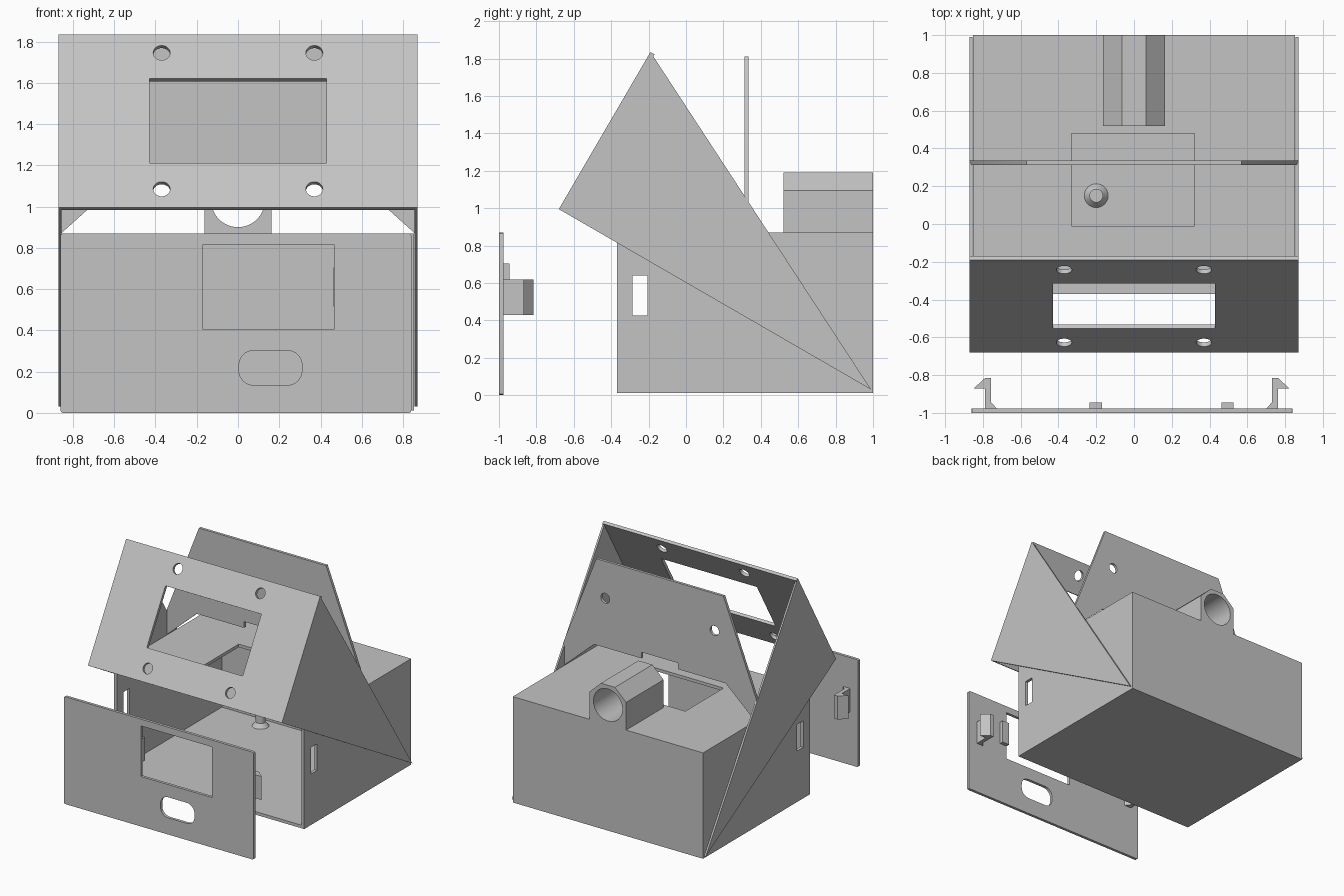
import bpy, bmesh, math
from mathutils import Matrix, Vector

if "Cube" in bpy.data.objects:
    bpy.data.objects.remove(bpy.data.objects["Cube"])

grey = bpy.data.materials.new("plain grey")
grey.use_nodes = True
grey.diffuse_color = (0.55, 0.55, 0.55, 1)
grey.node_tree.nodes["Principled BSDF"].inputs["Base Color"].default_value = (0.55, 0.55, 0.55, 1)

T = 0.025  # wall thickness
X, Y, Z = Vector((1, 0, 0)), Vector((0, 1, 0)), Vector((0, 0, 1))
FRONT, SIDE, TOP = (X, Z), (Y, Z), (X, Y)


def rect(u0, v0, u1, v1):
    return [(u0, v0), (u1, v0), (u1, v1), (u0, v1)]


def circle(u, v, r, n=40):
    return [(u + r * math.cos(2 * math.pi * i / n), v + r * math.sin(2 * math.pi * i / n)) for i in range(n)]


def rounded(u0, v0, u1, v1, r, n=8):
    pts = []
    corners = [(u1 - r, v1 - r), (u0 + r, v1 - r), (u0 + r, v0 + r), (u1 - r, v0 + r)]
    for k, (u, v) in enumerate(corners):
        for i in range(n + 1):
            a = math.pi / 2 * (k + i / n)
            pts.append((u + r * math.cos(a), v + r * math.sin(a)))
    return pts


def finish(name, mesh):
    mesh.materials.clear()
    mesh.materials.append(grey)
    ob = bpy.data.objects.new(name, mesh)
    bpy.context.collection.objects.link(ob)
    bpy.ops.object.select_all(action='DESELECT')
    ob.select_set(True)
    bpy.context.view_layer.objects.active = ob
    bpy.ops.object.shade_smooth_by_angle(angle=math.radians(30))
    return ob


def plate(name, outline, holes, a, b, plane, origin=(0, 0, 0)):
    """Extrude an outline with holes between depths a and b along the plane's normal."""
    curve = bpy.data.curves.new(name, 'CURVE')
    curve.dimensions = '2D'
    curve.fill_mode = 'BOTH'
    curve.extrude = abs(b - a) / 2
    for pts in [outline] + holes:
        s = curve.splines.new('POLY')
        s.points.add(len(pts) - 1)
        for p, (u, v) in zip(s.points, pts):
            p.co = (u, v, 0, 1)
        s.use_cyclic_u = True
    tmp = bpy.data.objects.new(name + " outline", curve)
    bpy.context.collection.objects.link(tmp)
    bpy.context.view_layer.update()
    mesh = bpy.data.meshes.new_from_object(tmp.evaluated_get(bpy.context.evaluated_depsgraph_get()))
    bpy.data.objects.remove(tmp)
    u, v = plane
    n = u.cross(v)
    m = Matrix((u, v, n)).transposed().to_4x4()
    m.translation = Vector(origin) + n * (a + b) / 2
    bm = bmesh.new()
    bm.from_mesh(mesh)
    bm.transform(m)
    bmesh.ops.remove_doubles(bm, verts=bm.verts, dist=1e-5)
    bmesh.ops.recalc_face_normals(bm, faces=bm.faces)
    bm.to_mesh(mesh)
    bm.free()
    return finish(name, mesh)


# Open-fronted box
W, Y0, Y1, Z0, Z1 = 0.853, -0.37, 1.0, 0.012, 0.87
plate("box_floor", rect(-W, Y0, W, Y1), [], Z0, Z0 + T, TOP)
plate("box_top", rect(-W, Y0, W, Y1), [rect(-0.33, -0.01, 0.32, 0.48)], Z1 - T, Z1, TOP)
plate("box_back", rect(-W, Z0 + T, W, Z1 - T), [], -Y1, T - Y1, FRONT)
for side, s in (("left", 1), ("right", -1)):
    plate("box_wall_" + side, rect(Y0, Z0 + T, Y1 - T, Z1 - T),
          [rect(-0.285, 0.425, -0.205, 0.64)], s * (W - T), s * W, SIDE)

# Cable tube on the box top
tube = [(-0.163, 0.87), (0.163, 0.87), (0.163, 1.095), (0.063, 1.19), (-0.063, 1.19), (-0.163, 1.095)]
plate("cable_tube", tube, [circle(0, 1.03, 0.13, 48)], -1.0, -0.52, FRONT)

# Standoffs on the box floor
for i, (x, y) in enumerate([(-0.2, 0.15), (-0.41, 0.875)]):
    bm = bmesh.new()
    for r0, r1, z0, z1 in [(0.065, 0.036, 0.035, 0.07), (0.036, 0.036, 0.07, 0.2)]:
        bmesh.ops.create_cone(bm, cap_ends=True, segments=24, radius1=r0, radius2=r1, depth=z1 - z0,
                              matrix=Matrix.Translation((x, y, (z0 + z1) / 2)))
    mesh = bpy.data.meshes.new("standoff")
    bm.to_mesh(mesh)
    bm.free()
    finish("standoff_%d" % (i + 1), mesh)

# Hood: sloping display face and two triangular cheeks
low, peak, tail = Vector((0, -0.68, 0.995)), Vector((0, -0.19, 1.835)), Vector((0, 0.99, 0.03))
slope = (peak - low).normalized()
length = (peak - low).length
bolts = [circle(x, v, 0.041) for x in (-0.37, 0.37) for v in (0.104, length - 0.104)]
plate("hood_face", rect(-0.87, 0, 0.87, length), [rect(-0.43, 0.249, 0.43, length - 0.249)] + bolts,
      -T, 0, (X, slope), low)
for side, s in (("left", 1), ("right", -1)):
    plate("hood_cheek_" + side, [p.yz[:] for p in (low, tail, peak)], [], s * 0.856, s * 0.87, SIDE)

# Hood rear cover, symmetric, with a notch below
half = [(0.165, 1.16), (0.165, 1.11), (0.59, 1.11), (0.855, 0.872), (0.87, 1.04), (0.57, 1.81)]
cover = half + [(-u, v) for u, v in reversed(half)]
plate("hood_rear_cover", cover, [circle(s * 0.49, 1.51, 0.04) for s in (-1, 1)], -0.335, -0.313, FRONT)

# Detached front panel
panel = plate("front_panel", rounded(-0.86, 0, 0.84, 0.87, 0.012, 3),
              [rect(-0.17, 0.405, 0.465, 0.815), rounded(0.005, 0.135, 0.31, 0.302, 0.07)],
              0.977, 1.0, FRONT)

# Snap clips and locating blocks behind the panel
MID = -0.013
clip = [(0.71, -0.98), (0.775, -0.98), (0.775, -0.87), (0.835, -0.87), (0.775, -0.815),
        (0.743, -0.815), (0.743, -0.945)]
for side, s in (("left", 1), ("right", -1)):
    plate("clip_" + side, [(MID + s * u, v) for u, v in clip], [], 0.43, 0.62, TOP)
for side, x in (("left", 0.463), ("right", -0.235)):
    plate("locating_block_" + side, rect(x, -0.98, x + 0.065, -0.945), [], 0.515, 0.705, TOP)
